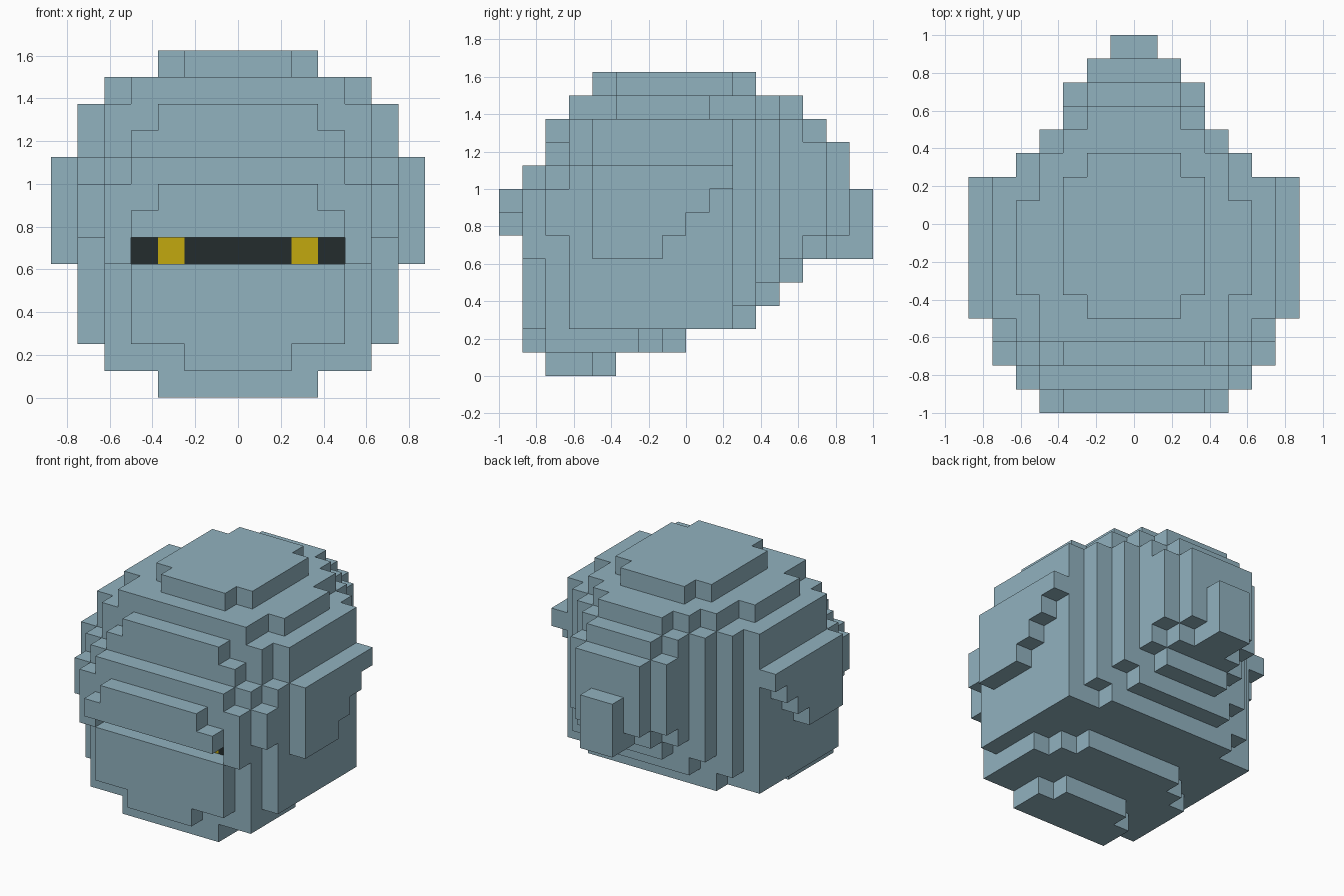
import bpy, bmesh

if "Cube" in bpy.data.objects:
    bpy.data.objects.remove(bpy.data.objects["Cube"])

U = 0.125  # size of one block


def material(name, rgb):
    m = bpy.data.materials.new(name)
    m.use_nodes = True
    m.diffuse_color = (*rgb, 1)
    m.node_tree.nodes["Principled BSDF"].inputs["Base Color"].default_value = (*rgb, 1)
    return m


STEEL = material("steel_blue", (0.283, 0.445, 0.521))
DARK = material("visor_black", (0.0168, 0.0252, 0.0262))
YELLOW = material("eye_yellow", (0.539, 0.392, 0.0044))


def extrude(name, points, direction, mat):
    """Extrude a flat outline, given in blocks, along a direction."""
    bm = bmesh.new()
    face = bm.faces.new([bm.verts.new([c * U for c in p]) for p in points])
    top = bmesh.ops.extrude_face_region(bm, geom=[face])["geom"]
    bmesh.ops.translate(bm, vec=[c * U for c in direction],
                        verts=[v for v in top if isinstance(v, bmesh.types.BMVert)])
    bmesh.ops.recalc_face_normals(bm, faces=bm.faces)
    mesh = bpy.data.meshes.new(name)
    bm.to_mesh(mesh)
    bm.free()
    mesh.materials.append(mat)
    ob = bpy.data.objects.new(name, mesh)
    bpy.context.collection.objects.link(ob)
    return ob


def slab(name, z0, z1, y, steps):
    """Symmetric stepped layer; each step is (back end y, half width)."""
    side = []
    for end, half in steps:
        side += [(half, y), (half, end)]
        y = end
    outline = side + [(-x, yy) for x, yy in reversed(side)]
    return extrude(name, [(x, yy, z0) for x, yy in outline], (0, 0, z1 - z0), STEEL)


def box(name, x0, x1, y0, y1, z0, z1, mat):
    pts = [(x0, y0, z0), (x1, y0, z0), (x1, y1, z0), (x0, y1, z0)]
    return extrude(name, pts, (0, 0, z1 - z0), mat)


# Chin and jaw
slab("chin", 0, 1, -6, [(-4, 3), (-3, 2)])
slab("jaw_base", 1, 2, -7, [(-6, 2), (-2, 5), (-1, 4), (0, 3)])
slab("jaw_lower", 2, 3, -7, [(-6, 4), (-5, 5), (2, 6), (3, 4)])
slab("jaw_middle", 3, 4, -7, [(-6, 4), (-5, 5), (2, 6), (3, 5), (4, 3)])
slab("jaw_upper", 4, 5, -7, [(-6, 4), (-5, 5), (2, 6), (3, 5), (4, 4), (5, 2)])

# Recessed visor layer
slab("visor_layer", 5, 6, -6,
     [(-5, 5), (2, 6), (3, 5), (4, 4), (5, 3), (6, 2), (8, 1)])

# Brow and skull, with the same stepped back
BACK = [(2, 6), (3, 5), (4, 4), (6, 3), (7, 2)]
slab("brow_lower", 6, 7, -8, [(-7, 4), (-6, 5)] + BACK + [(8, 1)])
slab("brow_upper", 7, 8, -8, [(-7, 3), (-6, 5)] + BACK + [(8, 1)])
slab("forehead_lower", 8, 9, -7, [(-6, 4), (-5, 5)] + BACK)
slab("forehead_upper", 9, 10, -6, [(-5, 4), (-4, 5)] + BACK)
slab("skull_upper", 10, 11, -6,
     [(-5, 3), (-4, 5), (2, 6), (3, 5), (4, 4), (5, 3), (6, 2)])
slab("crown_lower", 11, 12, -5, [(-3, 4), (1, 5), (3, 4), (4, 3), (5, 2)])
slab("crown_top", 12, 13, -4, [(-3, 2), (2, 3), (3, 2)])

# Mirrored cheeks, stepped ear plates and eyes
EAR = [(-4, 5), (-1, 5), (-1, 6), (0, 6), (0, 7), (1, 7), (1, 8), (2, 8), (2, 9), (-4, 9)]
T = 0.04  # thickness of the painted plates, in blocks
for label, s in (("left", 1), ("right", -1)):
    box(label + "_cheek", s * 4, s * 5, -7, -6, 5, 6, STEEL)
    extrude(label + "_ear_plate", [(s * 6, y, z) for y, z in EAR], (s, 0, 0), STEEL)
    box(label + "_eye", s * 2, s * 3, -6 - T, -6, 5, 6, YELLOW)
    box(label + "_visor_end", s * 3, s * 4, -6 - T, -6, 5, 6, DARK)
box("visor_center", -2, 2, -6 - T, -6, 5, 6, DARK)
